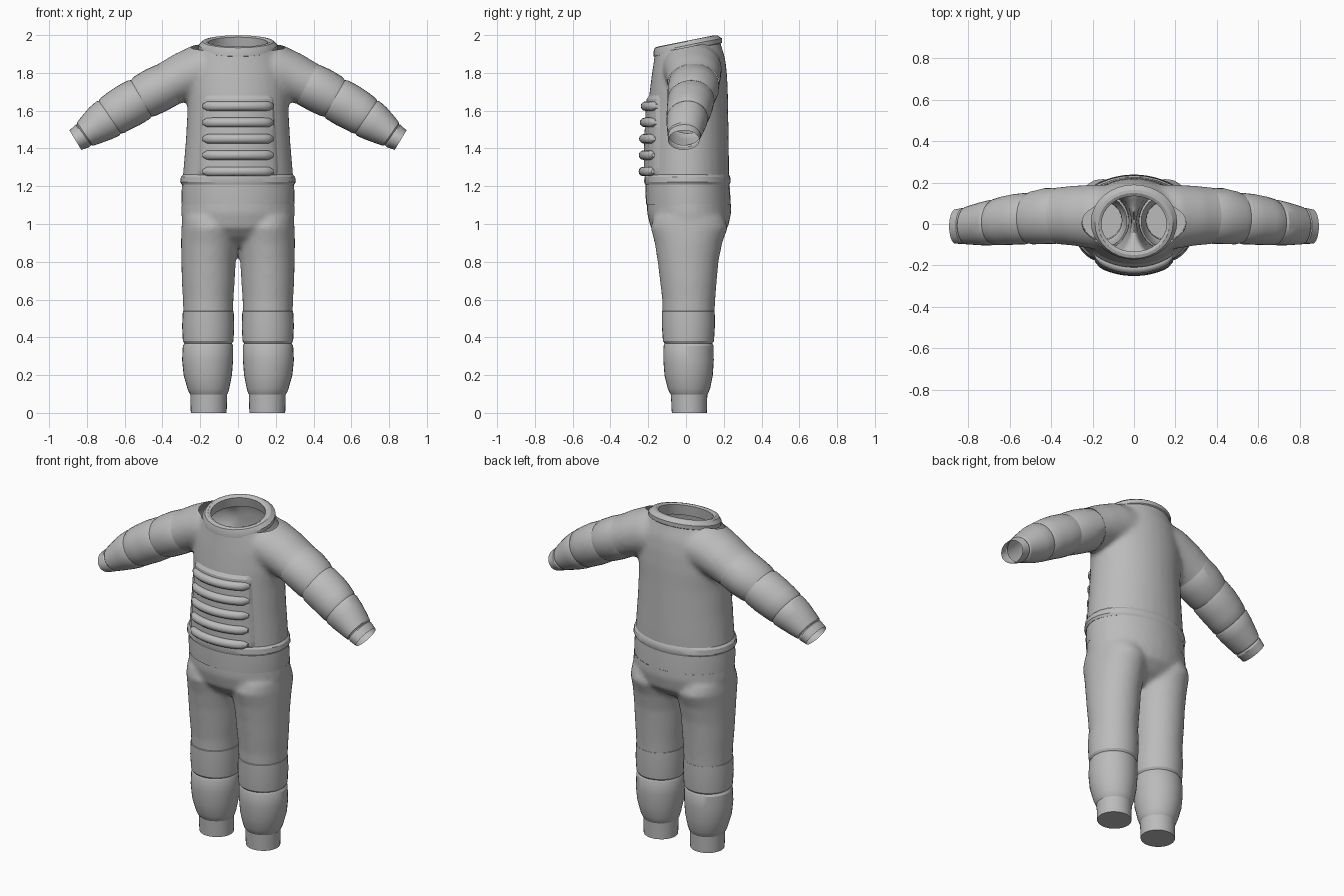
import bpy, bmesh, math
from mathutils import Vector as V

if "Cube" in bpy.data.objects:
    bpy.data.objects.remove(bpy.data.objects["Cube"])

grey = bpy.data.materials.new("suit_grey")
grey.diffuse_color = (0.5, 0.5, 0.5, 1)
grey.use_nodes = True
grey.node_tree.nodes["Principled BSDF"].inputs["Base Color"].default_value = grey.diffuse_color


def finish(name, bm, angle=28):
    bmesh.ops.recalc_face_normals(bm, faces=bm.faces)
    me = bpy.data.meshes.new(name)
    bm.to_mesh(me)
    bm.free()
    ob = bpy.data.objects.new(name, me)
    bpy.context.collection.objects.link(ob)
    me.materials.append(grey)
    bpy.ops.object.select_all(action='DESELECT')
    ob.select_set(True)
    bpy.context.view_layer.objects.active = ob
    bpy.ops.object.shade_smooth_by_angle(angle=math.radians(angle))
    return ob


def ring(c, u, v, n=32):
    return [V(c) + V(u) * math.cos(2 * math.pi * i / n) + V(v) * math.sin(2 * math.pi * i / n)
            for i in range(n)]


def loft(bm, rings, cap_start=False, cap_end=False):
    rows = [[bm.verts.new(p) for p in r] for r in rings]
    n = len(rows[0])
    for a, b in zip(rows, rows[1:]):
        for i in range(n):
            bm.faces.new((a[i], a[(i + 1) % n], b[(i + 1) % n], b[i]))
    if cap_start:
        bm.faces.new(rows[0][::-1])
    if cap_end:
        bm.faces.new(rows[-1])


def level(z, x0, x1, y0, y1, tilt=0.0):
    """Horizontal ellipse between the given x and y limits, tilted along y."""
    cy, ry = (y0 + y1) / 2, (y1 - y0) / 2
    return ring(((x0 + x1) / 2, cy, z + tilt * cy), ((x1 - x0) / 2, 0, 0), (0, ry, tilt * ry))


def arm_rings(stations, s):
    """Rings square to the arm axis; station = x, z, y, in-plane radius, y radius."""
    out = []
    for i, (x, z, y, r, ry) in enumerate(stations):
        a, b = stations[max(i - 1, 0)], stations[min(i + 1, len(stations) - 1)]
        t = V((b[0] - a[0], 0, b[1] - a[1])).normalized()
        out.append(ring((s * x, y, z), (-t.z * r * s, 0, t.x * r), (0, ry, 0)))
    return out


def blend(bm, steps=8):
    """Fuse overlapping solids into one soft skin."""
    bmesh.ops.recalc_face_normals(bm, faces=bm.faces)
    me = bpy.data.meshes.new("blend")
    bm.to_mesh(me)
    bm.free()
    ob = bpy.data.objects.new("blend", me)
    bpy.context.collection.objects.link(ob)
    rm = ob.modifiers.new("fuse", 'REMESH')
    rm.mode, rm.voxel_size = 'VOXEL', 0.014
    sm = ob.modifiers.new("soften", 'SMOOTH')
    sm.factor, sm.iterations = 0.5, steps
    dg = bpy.context.evaluated_depsgraph_get()
    out = bmesh.new()
    out.from_mesh(bpy.data.meshes.new_from_object(ob.evaluated_get(dg)))
    bpy.data.objects.remove(ob)
    return out


def cut(bm, co, no, keep=lambda c: False):
    """Remove everything beyond a plane, except faces the rule keeps."""
    faces = [f for f in bm.faces if not keep(f.calc_center_median())]
    geom = set(faces)
    for f in faces:
        geom.update(f.edges)
        geom.update(f.verts)
    bmesh.ops.bisect_plane(bm, geom=list(geom), plane_co=co, plane_no=no, clear_outer=True)


# Shirt: torso and shoulders in one skin, open at neck, arms and waist
TORSO = [(1.15, .297, -.212, .228), (1.24, .294, -.212, .228), (1.32, .287, -.212, .228),
         (1.44, .277, -.21, .226), (1.6, .268, -.203, .223), (1.7, .272, -.193, .222),
         (1.8, .265, -.18, .217), (1.88, .24, -.168, .207), (1.95, .2, -.16, .185),
         (2.02, .17, -.14, .17)]
SHOULDER = [(.08, 1.83, .03, .14, .16), (.2, 1.815, .035, .138, .155), (.29, 1.78, .04, .128, .145),
            (.36, 1.745, .04, .12, .138), (.45, 1.70, .04, .12, .135)]
bm = bmesh.new()
loft(bm, [level(z, -h, h, a, b) for z, h, a, b in TORSO], True, True)
for s in (1, -1):
    loft(bm, arm_rings(SHOULDER, s), True, True)
bm = blend(bm)
cut(bm, (0, 0, 1.935), (0, -.2, 1))
cut(bm, (0, 0, 1.235), (0, 0, -1))
for s in (1, -1):
    cut(bm, (s * .365, 0, 1.742), (s * .88, 0, -.47),
        lambda c: c.x * s < .288 or c.z < 1.55)
finish("shirt", bm, 50)

# Shirt hem
bm = bmesh.new()
loft(bm, [level(z, -h, h, a, b) for z, h, a, b in
          [(1.262, .291, -.211, .227), (1.25, .302, -.22, .234), (1.222, .306, -.222, .236),
           (1.208, .298, -.216, .23), (1.208, .285, -.2, .215)]])
finish("shirt_hem", bm)

# Collar: tilted rolled band
bm = bmesh.new()
loft(bm, [level(z, -h, h, a, b, .2) for z, h, a, b in
          [(1.912, .19, -.15, .175), (1.922, .208, -.172, .19), (1.945, .208, -.172, .19),
           (1.966, .188, -.166, .165), (1.969, .172, -.15, .15), (1.962, .157, -.134, .135),
           (1.90, .168, -.14, .15)]])
finish("collar", bm)

# Belt
bm = bmesh.new()
loft(bm, [level(z, -h, h, a, b) for z, h, a, b in
          [(1.215, .285, -.2, .22), (1.214, .296, -.213, .23), (1.16, .299, -.214, .234),
           (1.104, .298, -.212, .236), (1.103, .285, -.2, .225)]])
finish("belt", bm)

# Sleeves: padded bands with creases, open cuff
SLEEVE = [(.355, 1.747, .04, .112, .128), (.367, 1.741, .04, .119, .135), (.43, 1.71, .038, .122, .135),
          (.49, 1.678, .03, .119, .128), (.512, 1.665, .028, .111, .12), (.525, 1.658, .026, .117, .124),
          (.58, 1.627, .022, .119, .122), (.63, 1.598, .016, .115, .118), (.668, 1.573, .01, .111, .112),
          (.678, 1.566, .008, .104, .106), (.69, 1.558, .007, .109, .11), (.73, 1.532, .002, .102, .105),
          (.78, 1.497, -.004, .086, .096), (.81, 1.476, -.008, .075, .09), (.816, 1.472, -.009, .066, .083),
          (.823, 1.467, -.009, .07, .087), (.861, 1.444, -.012, .06, .083)]
for s, side in ((1, "left"), (-1, "right")):
    bm = bmesh.new()
    loft(bm, arm_rings(SLEEVE, s))
    finish(side + "_sleeve", bm)

# Trousers: hips and thighs in one skin
HIPS = [(1.2, .295, -.205, .235), (1.06, .301, -.207, .24), (.98, .295, -.187, .222),
        (.93, .25, -.14, .17), (.88, .16, -.07, .09)]
THIGH = [(1.04, .02, .295, -.17, .2), (.98, .0, .3, -.187, .222), (.9, .0, .302, -.166, .192),
         (.8, .012, .3, -.15, .172), (.7, .017, .298, -.138, .163), (.6, .024, .292, -.126, .155),
         (.45, .028, .288, -.122, .148)]
bm = bmesh.new()
loft(bm, [level(z, -h, h, a, b) for z, h, a, b in HIPS], True, True)
for s in (1, -1):
    loft(bm, [level(z, s * i, s * o, a, b) for z, i, o, a, b in THIGH], True, True)
bm = blend(bm, 6)
cut(bm, (0, 0, 1.105), (0, 0, 1))
cut(bm, (0, 0, .535), (0, 0, -1))
finish("trousers", bm, 50)

# Lower legs: knee band, padded shin, ankle with closed sole
SHIN = [(.545, .035, .28, -.115, .14), (.538, .023, .292, -.128, .152), (.46, .02, .296, -.128, .153),
        (.38, .024, .292, -.122, .148), (.368, .032, .284, -.113, .139), (.355, .026, .292, -.119, .146),
        (.28, .026, .296, -.12, .147), (.2, .032, .288, -.114, .142), (.13, .046, .268, -.097, .128),
        (.105, .053, .258, -.086, .118), (.097, .058, .252, -.08, .113), (0, .06, .25, -.075, .11)]
for s, side in ((1, "left"), (-1, "right")):
    bm = bmesh.new()
    loft(bm, [level(z, s * i, s * o, a, b) for z, i, o, a, b in SHIN], False, True)
    finish(side + "_lower_leg", bm)


def front_y(x, z):
    """Front of the torso at x, z."""
    for p, q in zip(TORSO, TORSO[1:]):
        if p[0] <= z <= q[0]:
            t = (z - p[0]) / (q[0] - p[0])
            h, a, b = (p[k] + (q[k] - p[k]) * t for k in (1, 2, 3))
            return (a + b) / 2 - (b - a) / 2 * math.sqrt(1 - (x / h) ** 2)


# Chest panel: raised plate following the torso, with rolled-in rim
bm = bmesh.new()
NX, NZ = 24, 16
grid = []
for j in range(NZ + 1):
    z = 1.245 + .445 * j / NZ
    half = .222 - .03 * j / NZ - (.018 if j == NZ else 0)
    row = []
    for i in range(NX + 1):
        x = half * (2 * i / NX - 1)
        rim = i in (0, NX) or j in (0, NZ)
        row.append(bm.verts.new((x, front_y(x, z) + (.008 if rim else -.011), z)))
    grid.append(row)
for a, b in zip(grid, grid[1:]):
    for i in range(NX):
        bm.faces.new((a[i], a[i + 1], b[i + 1], b[i]))
panel = finish("chest_panel", bm)
if sum(p.normal.y for p in panel.data.polygons) > 0:
    panel.data.flip_normals()

# Chest tubes: five curved rolls with tapered ends
for k in range(5):
    z = 1.278 + .0865 * k
    bm = bmesh.new()
    rings = []
    for i in range(17):
        x = .188 * (i / 8 - 1)
        r = {0: .01, 1: .024}.get(min(i, 16 - i), .025)
        rings.append(ring((x, front_y(x, z) - .014, z), (0, r, 0), (0, 0, r), 12))
    loft(bm, rings, True, True)
    finish("chest_tube_%d" % (k + 1), bm, 40)
